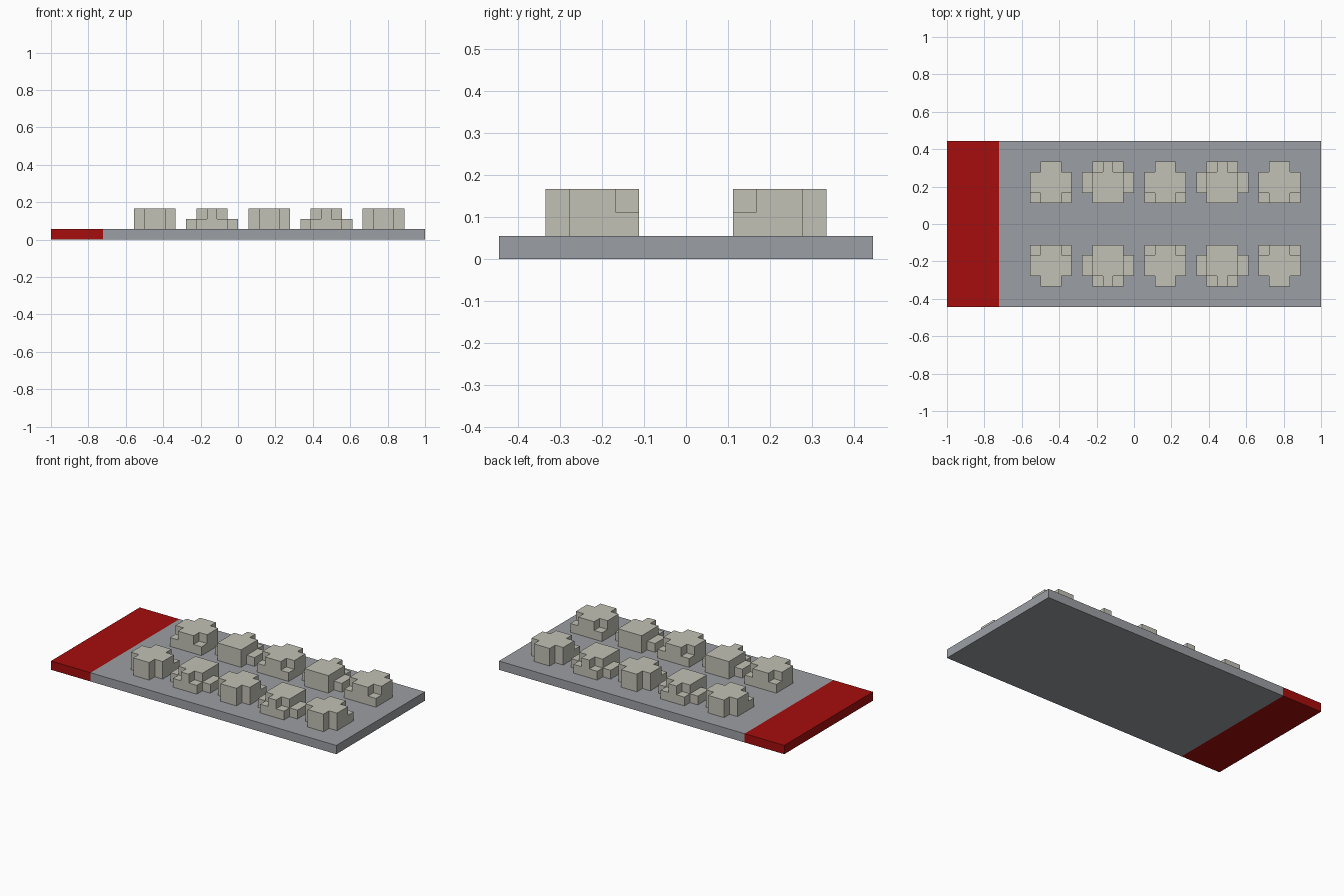
import bpy, bmesh

if "Cube" in bpy.data.objects:
    bpy.data.objects.remove(bpy.data.objects["Cube"])

U = 1 / 18  # model grid unit


def material(name, rgb):
    m = bpy.data.materials.new(name)
    m.diffuse_color = (*rgb, 1)
    m.use_nodes = True
    m.node_tree.nodes["Principled BSDF"].inputs["Base Color"].default_value = m.diffuse_color
    return m


GREY = material("slab grey", (0.33, 0.345, 0.37))
RED = material("end red", (0.38, 0.004, 0.004))
STONE = material("stone beige", (0.54, 0.535, 0.465))


def rect(x0, x1, y0, y1):
    return [(x0, y0), (x1, y0), (x1, y1), (x0, y1)]


def build(name, prisms, mat, cx=0, side=1):
    """Extrude (outline, z0, z1) prisms, in grid units, into one object."""
    bm = bmesh.new()
    for outline, z0, z1 in prisms:
        verts = [bm.verts.new(((cx + x) * U, side * y * U, z0 * U)) for x, y in outline]
        face = bm.faces.new(verts)
        ext = bmesh.ops.extrude_face_region(bm, geom=[face], use_keep_orig=True)
        top = [v for v in ext["geom"] if isinstance(v, bmesh.types.BMVert)]
        bmesh.ops.translate(bm, verts=top, vec=(0, 0, (z1 - z0) * U))
    bmesh.ops.recalc_face_normals(bm, faces=bm.faces)
    me = bpy.data.meshes.new(name)
    bm.to_mesh(me)
    bm.free()
    me.materials.append(mat)
    ob = bpy.data.objects.new(name, me)
    bpy.context.collection.objects.link(ob)
    return ob


# base slab and its red end
build("base_slab", [(rect(-13, 18, -8, 8), 0, 1)], GREY)
build("red_end", [(rect(-18, -13, -8, 8), 0, 1)], RED)

# cross-shaped block with two low corners on the inner side
cross = [(-1, 2), (1, 2), (1, 3), (2, 3), (2, 5), (1, 5),
         (1, 6), (-1, 6), (-1, 5), (-2, 5), (-2, 3), (-1, 3)]
cross_block = [(cross, 1, 3),
               (rect(-2, -1, 2, 3), 1, 2), (rect(1, 2, 2, 3), 1, 2)]

# T-shaped block with low outer corners and low side wings
tee = [(-1.5, 2), (1.5, 2), (1.5, 5), (0.5, 5), (0.5, 6),
       (-0.5, 6), (-0.5, 5), (-1.5, 5)]
wing_block = [(tee, 1, 3),
              (rect(-1.5, -0.5, 5, 6), 1, 2), (rect(0.5, 1.5, 5, 6), 1, 2),
              (rect(-2.5, -1.5, 3, 5), 1, 2), (rect(1.5, 2.5, 3, 5), 1, 2)]

# two mirrored rows of alternating blocks
for side, row in ((1, "back"), (-1, "front")):
    for i, cx in enumerate((-8, 3, 14)):
        build(f"{row}_cross_block_{i + 1}", cross_block, STONE, cx, side)
    for i, cx in enumerate((-2.5, 8.5)):
        build(f"{row}_wing_block_{i + 1}", wing_block, STONE, cx, side)
